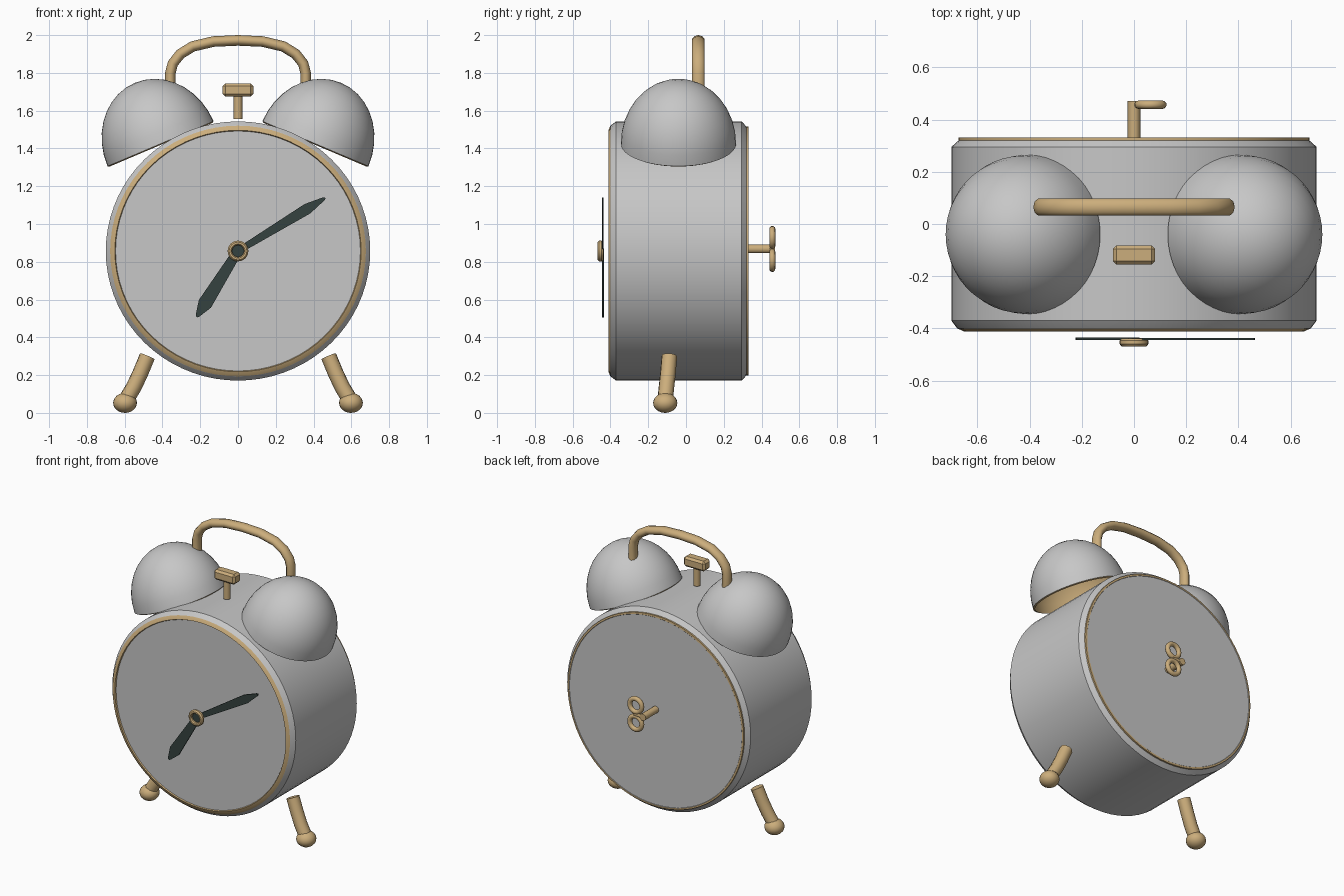
import bpy, bmesh, math
from mathutils import Vector

if "Cube" in bpy.data.objects:
    bpy.data.objects.remove(bpy.data.objects["Cube"])


def material(name, rgb):
    m = bpy.data.materials.new(name)
    m.diffuse_color = (*rgb, 1)
    m.use_nodes = True
    m.node_tree.nodes["Principled BSDF"].inputs["Base Color"].default_value = m.diffuse_color
    return m


SILVER = material("silver", (0.57, 0.57, 0.57))
BRASS = material("brass", (0.60, 0.42, 0.20))
DARK = material("dark_green", (0.035, 0.055, 0.05))


def finish(ob, angle=35):
    bpy.ops.object.select_all(action='DESELECT')
    ob.select_set(True)
    bpy.context.view_layer.objects.active = ob
    bpy.ops.object.shade_smooth_by_angle(angle=math.radians(angle))
    return ob


def make(name, bm, mats, loc=(0, 0, 0), rot=(0, 0, 0), scale=(1, 1, 1)):
    bmesh.ops.recalc_face_normals(bm, faces=bm.faces)
    me = bpy.data.meshes.new(name)
    bm.to_mesh(me)
    bm.free()
    for m in mats:
        me.materials.append(m)
    ob = bpy.data.objects.new(name, me)
    ob.location, ob.rotation_euler, ob.scale = loc, rot, scale
    bpy.context.collection.objects.link(ob)
    return finish(ob)


def lathe(name, profile, mats, n=48, **kw):
    """Spin (radius, height, material of the next band) points about local z."""
    bm = bmesh.new()
    rings = []
    for r, h, _ in profile:
        if r < 1e-5:
            rings.append([bm.verts.new((0, 0, h))] * n)
        else:
            rings.append([bm.verts.new((r * math.cos(i * math.tau / n),
                                        r * math.sin(i * math.tau / n), h)) for i in range(n)])
    for k in range(len(profile) - 1):
        a, b = rings[k], rings[k + 1]
        for i in range(n):
            j = (i + 1) % n
            quad = list(dict.fromkeys((a[i], a[j], b[j], b[i])))
            bm.faces.new(quad).material_index = profile[k][2]
    return make(name, bm, mats, **kw)


def tube(name, pts, radius, mat, sides=3, cyclic=False):
    cu = bpy.data.curves.new(name, 'CURVE')
    cu.dimensions = '3D'
    cu.bevel_depth, cu.bevel_resolution = radius, sides
    cu.use_fill_caps = True
    sp = cu.splines.new('POLY')
    sp.points.add(len(pts) - 1)
    for p, co in zip(sp.points, pts):
        p.co = (*co, 1)
    sp.use_cyclic_u = cyclic
    cu.materials.append(mat)
    ob = bpy.data.objects.new(name, cu)
    bpy.context.collection.objects.link(ob)
    bpy.ops.object.select_all(action='DESELECT')
    ob.select_set(True)
    bpy.context.view_layer.objects.active = ob
    bpy.ops.object.convert(target='MESH')
    return finish(bpy.context.object, 50)


FORWARD = (math.pi / 2, 0, 0)   # local z points to -y

# Case with dial, front and back brass rims
lathe("case", [(0, .403, 0), (.648, .403, 1), (.652, .411, 1), (.677, .400, 0),
               (.678, .399, 0), (.70, .37, 0), (.70, -.295, 0), (.672, -.32, 1),
               (.672, -.331, 1), (.66, -.332, 0), (.658, -.33, 0), (0, -.33, 0)],
      [SILVER, BRASS], n=72, loc=(0, 0, .857), rot=FORWARD, scale=(1, .98, 1))

# Hollow bells with brass lining
R, H, STEPS = .305, .35, 9
outer = [(R * math.sin(t), H * math.cos(t), 0)
         for t in (k * math.pi / 2 / STEPS for k in range(STEPS + 1))]
inner = [(r * .965, h * .965 - .006, 1) for r, h, _ in reversed(outer)]
outer[-1] = (R, 0, 1)
for side, s in (("left", -1), ("right", 1)):
    lathe(side + "_bell", outer + inner, [SILVER, BRASS],
          loc=(s * .41, -.04, 1.425), rot=(0, s * math.radians(23), 0))

# Carrying handle
half = [(.358, 1.70), (.358, 1.80), (.345, 1.85), (.305, 1.90), (.24, 1.94), (.13, 1.966)]
path = [(-x, z) for x, z in half] + [(0, 1.972)] + [(x, z) for x, z in reversed(half)]
handle = tube("handle", [(x, 0, z) for x, z in path], .028, BRASS)
handle.location.y, handle.scale.y = .065, 1.25

# Legs with ball feet
for side, s in (("left", -1), ("right", 1)):
    tube(side + "_leg", [(s * .48, -.088, .30), (s * .515, -.095, .215),
                         (s * .55, -.103, .14), (s * .592, -.11, .07)], .042, BRASS)
    bm = bmesh.new()
    bmesh.ops.create_uvsphere(bm, u_segments=20, v_segments=12, radius=1)
    make(side + "_foot", bm, [BRASS], loc=(s * .598, -.11, .053), scale=(.063, .064, .053))

# Hammer
tube("hammer_stem", [(0, -.12, 1.555), (0, -.12, 1.69)], .023, BRASS)
bm = bmesh.new()
bmesh.ops.create_cube(bm, size=1)
bmesh.ops.scale(bm, vec=(.162, .074, .07), verts=bm.verts)
bmesh.ops.bevel(bm, geom=bm.edges[:], offset=.014, segments=1, affect='EDGES')
make("hammer_head", bm, [BRASS], loc=(0, -.119, 1.71))


# Clock hands: flat plates given by (distance, half width)
def clock_hand(name, tip, outline, y):
    d = Vector((tip[0], 0, tip[1])).normalized()
    side = Vector((-d.z, 0, d.x))
    pts = [d * t + side * w for t, w in outline] + [d * t - side * w for t, w in reversed(outline)]
    bm = bmesh.new()
    f = bm.faces.new([bm.verts.new(p) for p in pts])
    g = bmesh.ops.extrude_face_region(bm, geom=[f])
    bmesh.ops.translate(bm, vec=(0, .009, 0),
                        verts=[v for v in g['geom'] if isinstance(v, bmesh.types.BMVert)])
    make(name, bm, [DARK], loc=(0, y, .857))


clock_hand("minute_hand", (.46, .28), [(0, .016), (.43, .029), (.53, .009), (.54, .004)], -.445)
clock_hand("hour_hand", (-.218, -.348), [(0, .024), (.33, .038), (.40, .012), (.411, .006)], -.444)

# Hub ring with dark centre
lathe("hand_hub", [(0, .438, 0), (.048, .438, 0), (.055, .447, 0), (.055, .460, 0),
                   (.047, .469, 0), (.037, .469, 0), (.031, .461, 0), (.031, .450, 1),
                   (0, .450, 1)], [BRASS, DARK], n=24, loc=(0, 0, .857), rot=FORWARD)

# Winding key
KZ = .868
tube("key_shaft", [(0, .325, KZ), (0, .472, KZ)], .024, BRASS)
tube("key_bar", [(0, .457, KZ), (.075, .457, KZ)], .015, BRASS)
for name, s in (("upper", 1), ("lower", -1)):
    ring = [(.063 + .046 * math.cos(a), .457, KZ + s * .06 + .046 * math.sin(a))
            for a in (i * math.tau / 20 for i in range(20))]
    tube(name + "_key_loop", ring, .016, BRASS, cyclic=True)
